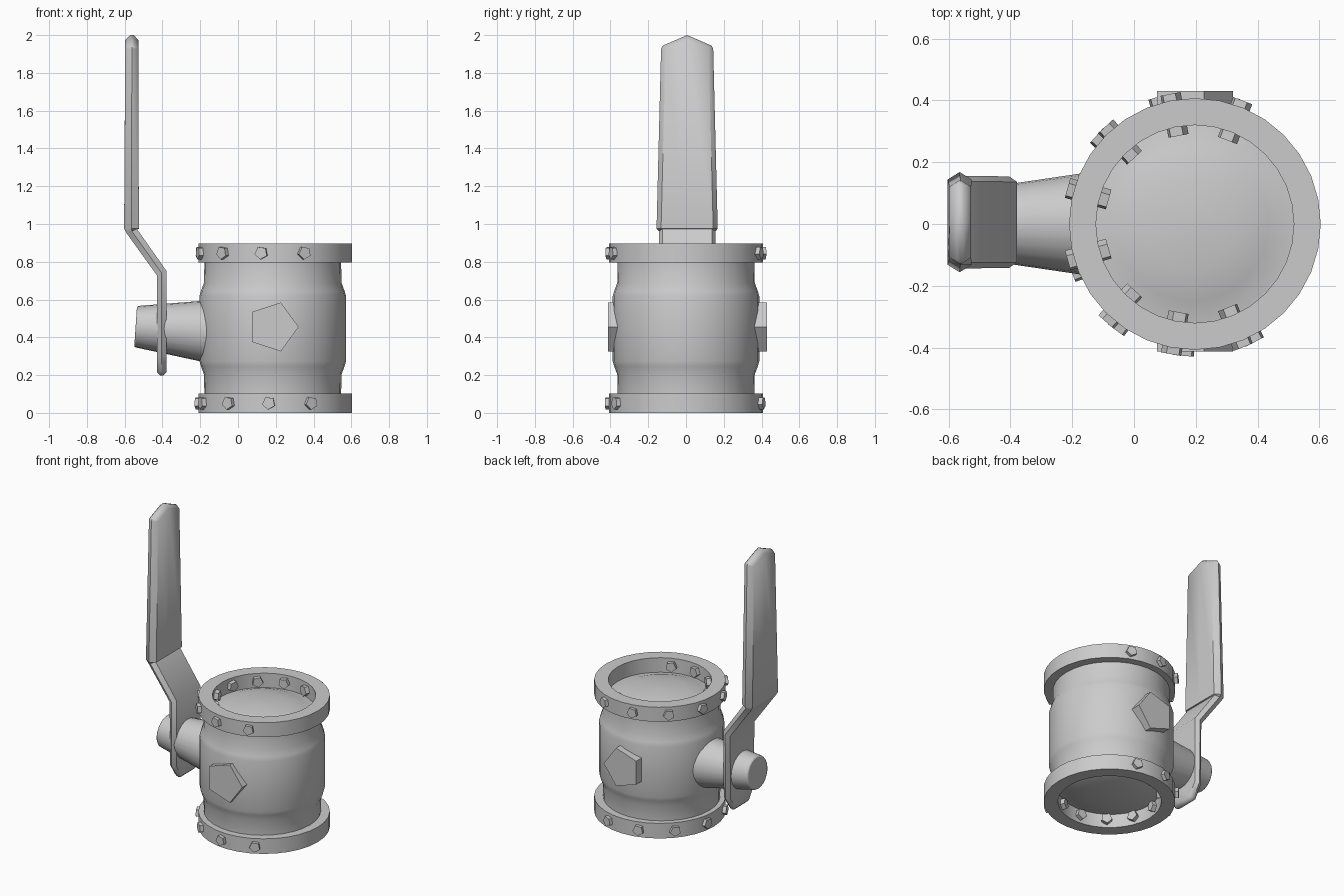
import bpy, bmesh, math
from mathutils import Vector, Matrix

if "Cube" in bpy.data.objects:
    bpy.data.objects.remove(bpy.data.objects["Cube"])

CX, CZ = 0.197, 0.446      # axis of the flanges, mid height of the body


def finish(name, bm, bevel=0, smooth=None):
    bmesh.ops.recalc_face_normals(bm, faces=bm.faces)
    me = bpy.data.meshes.new(name)
    bm.to_mesh(me)
    bm.free()
    ob = bpy.data.objects.new(name, me)
    bpy.context.collection.objects.link(ob)
    if bevel:
        m = ob.modifiers.new("bevel", "BEVEL")
        m.width, m.segments = bevel, 2
        m.limit_method, m.angle_limit = "ANGLE", math.radians(35)
    if smooth:
        bpy.ops.object.select_all(action="DESELECT")
        ob.select_set(True)
        bpy.context.view_layer.objects.active = ob
        bpy.ops.object.shade_smooth_by_angle(angle=math.radians(smooth))
    return ob


def lathe(name, profile, cx, closed=False, n=32, smooth=None):
    # turn (radius, z) points about the vertical axis at x = cx
    bm = bmesh.new()
    rings = [[bm.verts.new((cx + r * math.cos(i * math.tau / n),
                            r * math.sin(i * math.tau / n), z)) for i in range(n)]
             for r, z in profile]
    pairs = list(zip(rings, rings[1:])) + ([(rings[-1], rings[0])] if closed else [])
    for p, q in pairs:
        for i in range(n):
            j = (i + 1) % n
            bm.faces.new((p[i], p[j], q[j], q[i]))
    if not closed:
        bm.faces.new(rings[0])
        bm.faces.new(rings[-1])
    return finish(name, bm, smooth=smooth)


def prism(name, p0, p1, r0, r1, sides, spin=0, bevel=0, smooth=None):
    # prism or cone running from point p0 to point p1
    p0, p1 = Vector(p0), Vector(p1)
    d = p1 - p0
    bm = bmesh.new()
    bmesh.ops.create_cone(bm, cap_ends=True, segments=sides, radius1=r0, radius2=r1,
                          depth=d.length)
    mat = (Matrix.Translation((p0 + p1) / 2) @ d.to_track_quat("Z", "Y").to_matrix().to_4x4()
           @ Matrix.Rotation(spin, 4, "Z"))
    bmesh.ops.transform(bm, matrix=mat, verts=bm.verts)
    return finish(name, bm, bevel, smooth)


# valve body: bulging middle and domed ends, mirrored about mid height
half = [(0.388, 0.172), (0.38, 0.2), (0.364, 0.243), (0.362, 0.35),
        (0.318, 0.35), (0.25, 0.375), (0.15, 0.394), (0.03, 0.402)]
lathe("valve_body", [(r, CZ - h) for r, h in reversed(half)] + [(r, CZ + h) for r, h in half],
      0.184, smooth=45)

# flange rings
for name, z0, z1 in (("bottom_flange", 0, 0.103), ("top_flange", 0.797, 0.896)):
    lathe(name, [(0.407, z0), (0.407, z1), (0.32, z1), (0.32, z0)], CX, closed=True, smooth=30)

# five-sided bolts through both flanges
for level, z, start in (("top", 0.847, 69), ("bottom", 0.052, 74.5)):
    for i in range(8):
        a = math.radians(start + 31.8 * i)
        c, s = math.cos(a), math.sin(a)
        prism(f"{level}_bolt_{i}", (CX + 0.29 * c, 0.29 * s, z),
              (CX + 0.428 * c, 0.428 * s, z), 0.035, 0.035, 5, spin=0.5)

# five-sided pads on the front and back
for name, y0, y1 in (("front_pad", -0.34, -0.412), ("back_pad", 0.34, 0.43)):
    bm = bmesh.new()
    loops = [[bm.verts.new((0.185 + 0.136 * math.cos(i * math.tau / 5), y,
                            0.455 + 0.136 * math.sin(i * math.tau / 5)))
              for i in range(5)] for y in (y0, y1)]
    for lp in loops:
        bm.faces.new(lp)
    for i in range(5):
        j = (i + 1) % 5
        bm.faces.new((loops[0][i], loops[0][j], loops[1][j], loops[1][i]))
    finish(name, bm)

# tapered stem that carries the handle
prism("stem", (-0.12, 0, 0.429), (-0.542, 0, 0.457), 0.171, 0.109, 24,
      bevel=0.008, smooth=35)

# bent lever handle: x, z, half thickness, half width, peak at the middle, mitre
sections = [(-0.404, 0.198, 0.008, 0.07, 0, 0),
            (-0.404, 0.215, 0.025, 0.09, 0, 0),
            (-0.404, 0.30, 0.025, 0.145, 0, 0),
            (-0.404, 0.74, 0.025, 0.148, 0, 0.012),
            (-0.562, 0.962, 0.027, 0.150, 0, 0.012),
            (-0.564, 0.975, 0.039, 0.162, 0, 0),
            (-0.562, 1.928, 0.035, 0.138, 0.045, 0),
            (-0.562, 1.945, 0.010, 0.128, 0.055, 0)]
outline = [(-1, -1), (-1, 0), (-1, 1), (0, 1), (1, 1), (1, 0), (1, -1), (0, -1)]
bm = bmesh.new()
rows = []
for x, z, t, w, peak, mitre in sections:
    e = min(0.024, t * 0.7)                # chamfer along the long edges
    rows.append([bm.verts.new((x + sx * t, 0.006 + sy * (w - (e if sx else 0)),
                               z + sx * mitre + (0 if sy else peak)))
                 for sx, sy in outline])
for p, q in zip(rows, rows[1:]):
    for i in range(8):
        j = (i + 1) % 8
        bm.faces.new((p[i], p[j], q[j], q[i]))
for r in (rows[0], rows[-1]):
    bm.faces.new((r[0], r[1], r[5], r[6], r[7]))
    bm.faces.new((r[1], r[2], r[3], r[4], r[5]))
finish("handle", bm, smooth=50)
